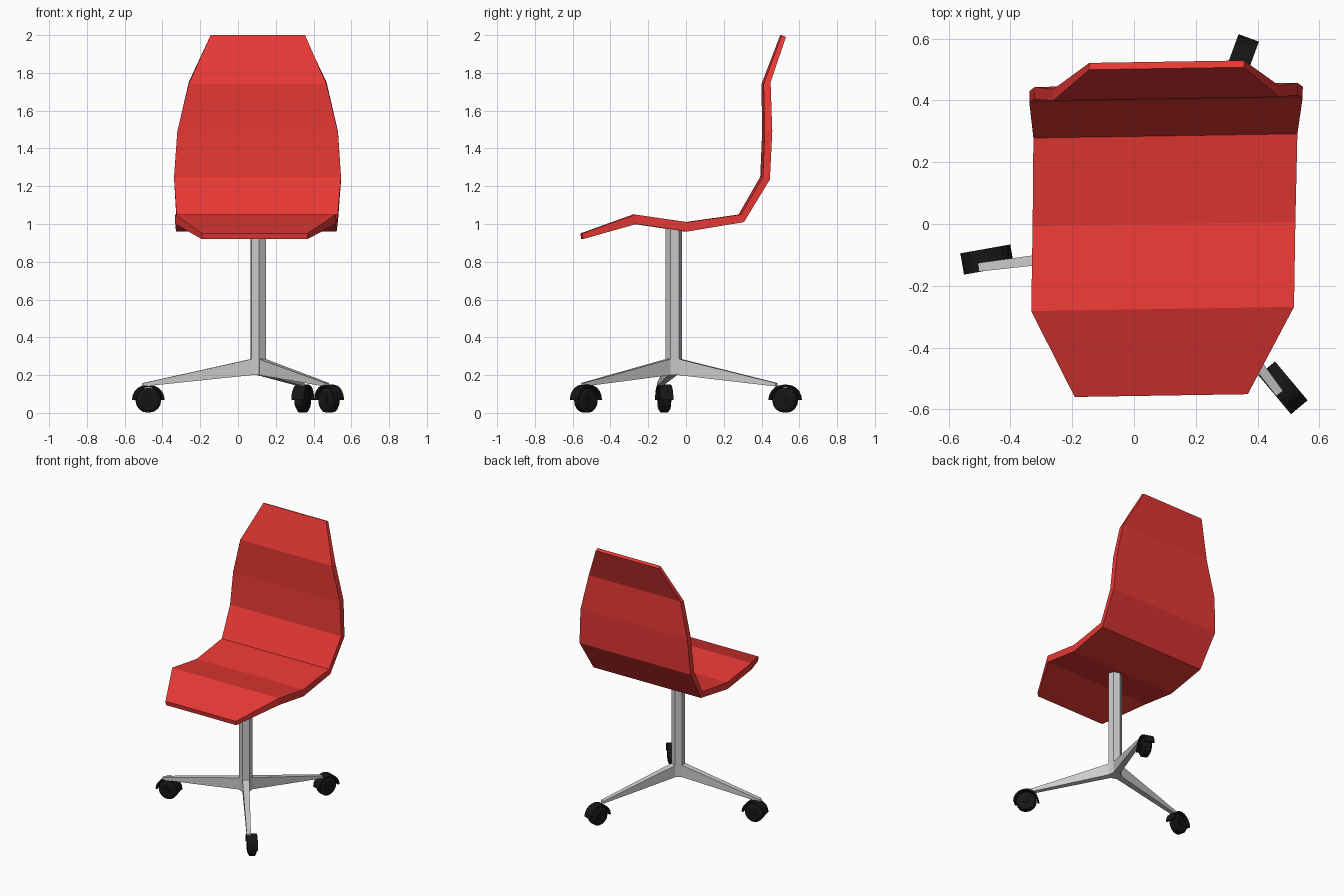
import bpy, bmesh
from math import sin, cos, pi, radians
from mathutils import Vector, Matrix

if "Cube" in bpy.data.objects:
    bpy.data.objects.remove(bpy.data.objects["Cube"])

def material(name, col):
    m = bpy.data.materials.new(name)
    m.diffuse_color = (*col, 1)
    m.use_nodes = True
    m.node_tree.nodes["Principled BSDF"].inputs["Base Color"].default_value = m.diffuse_color
    return m

RED = material("red_shell", (0.8, 0.04, 0.035))
BLACK = material("black_plastic", (0.008, 0.008, 0.008))
HUB = Vector((0.107, -0.065, 0))

def finish(name, bm, mat=None, matrix=None):
    bmesh.ops.recalc_face_normals(bm, faces=bm.faces)
    me = bpy.data.meshes.new(name)
    bm.to_mesh(me)
    bm.free()
    ob = bpy.data.objects.new(name, me)
    bpy.context.collection.objects.link(ob)
    if mat:
        me.materials.append(mat)
    if matrix:
        ob.matrix_world = matrix
    return ob

def loft(bm, rings):
    """Skin a list of equal-length point rings and cap both ends."""
    vs = [[bm.verts.new(p) for p in r] for r in rings]
    n = len(vs[0])
    for a, b in zip(vs, vs[1:]):
        for i in range(n):
            j = (i + 1) % n
            bm.faces.new((a[i], a[j], b[j], b[i]))
    bm.faces.new(vs[0][::-1])
    bm.faces.new(vs[-1])

# Seat shell: upper y, z / lower y, z / half width, from front lip to top
profile = [
    (-0.555, 0.95, -0.55, 0.92, 0.28),
    (-0.275, 1.05, -0.27, 1.00, 0.425),
    (0.00, 1.01, 0.00, 0.96, 0.425),
    (0.285, 1.05, 0.30, 1.01, 0.427),
    (0.40, 1.25, 0.437, 1.235, 0.442),
    (0.41, 1.49, 0.45, 1.49, 0.425),
    (0.405, 1.74, 0.442, 1.75, 0.365),
    (0.503, 2.00, 0.525, 1.99, 0.25),
]
def shell_point(x, y, z):
    return (0.097 + x + 0.016 * y, y + 0.016 * x, z)

bm = bmesh.new()
loft(bm, [[shell_point(-w, yi, zi), shell_point(w, yi, zi),
           shell_point(w, yo, zo), shell_point(-w, yo, zo)]
          for yi, zi, yo, zo, w in profile])
finish("seat_shell", bm, RED)

# Hexagonal column
LEG_ANGLES = [187, 307, 67]
bm = bmesh.new()
loft(bm, [[HUB + Vector((0.045 * cos(radians(37 + 60 * i)),
                         0.045 * sin(radians(37 + 60 * i)), z)) for i in range(6)]
          for z in (0.20, 0.985)])
finish("column", bm)

# Three tapered legs growing out of the column faces
def leg(name, angle, length):
    bm = bmesh.new()
    loft(bm, [[(r, -w, lo), (r, w, lo), (r, w, hi), (r, -w, hi)]
              for r, w, lo, hi in ((0.037, 0.0225, 0.20, 0.285),
                                   (length, 0.014, 0.14, 0.158))])
    finish(name, bm, None, Matrix.Translation(HUB) @ Matrix.Rotation(radians(angle), 4, 'Z'))

for name, a, l in zip(("left_leg", "front_leg", "back_leg"), LEG_ANGLES, (0.615, 0.605, 0.592)):
    leg(name, a, l)

# Casters: chamfered wheel, axle and half-round hood
def disc_stack(bm, stations, n=16):
    loft(bm, [[(r * cos(2 * pi * i / n), y, r * sin(2 * pi * i / n)) for i in range(n)]
              for y, r in stations])

def caster(side, x, y, angle):
    mw = Matrix.Translation((x, y, 0.067)) @ Matrix.Rotation(radians(angle), 4, 'Z')
    bm = bmesh.new()
    disc_stack(bm, [(-0.029, 0.05), (-0.019, 0.066), (0.019, 0.066), (0.029, 0.05)])
    disc_stack(bm, [(-0.034, 0.022), (0.034, 0.022)], 10)
    finish(side + "_caster_wheel", bm, BLACK, mw)
    bm = bmesh.new()
    rings = []
    for i in range(11):
        a = pi * i / 10
        rings.append([(r * cos(a), w, r * sin(a))
                      for r, w in ((0.070, -0.035), (0.082, -0.035),
                                   (0.082, 0.035), (0.070, 0.035))])
    loft(bm, rings)
    finish(side + "_caster_hood", bm, BLACK, mw)

caster("left", -0.475, -0.115, 190)
caster("front", 0.482, -0.53, 310)
caster("back", 0.343, 0.525, 70)
